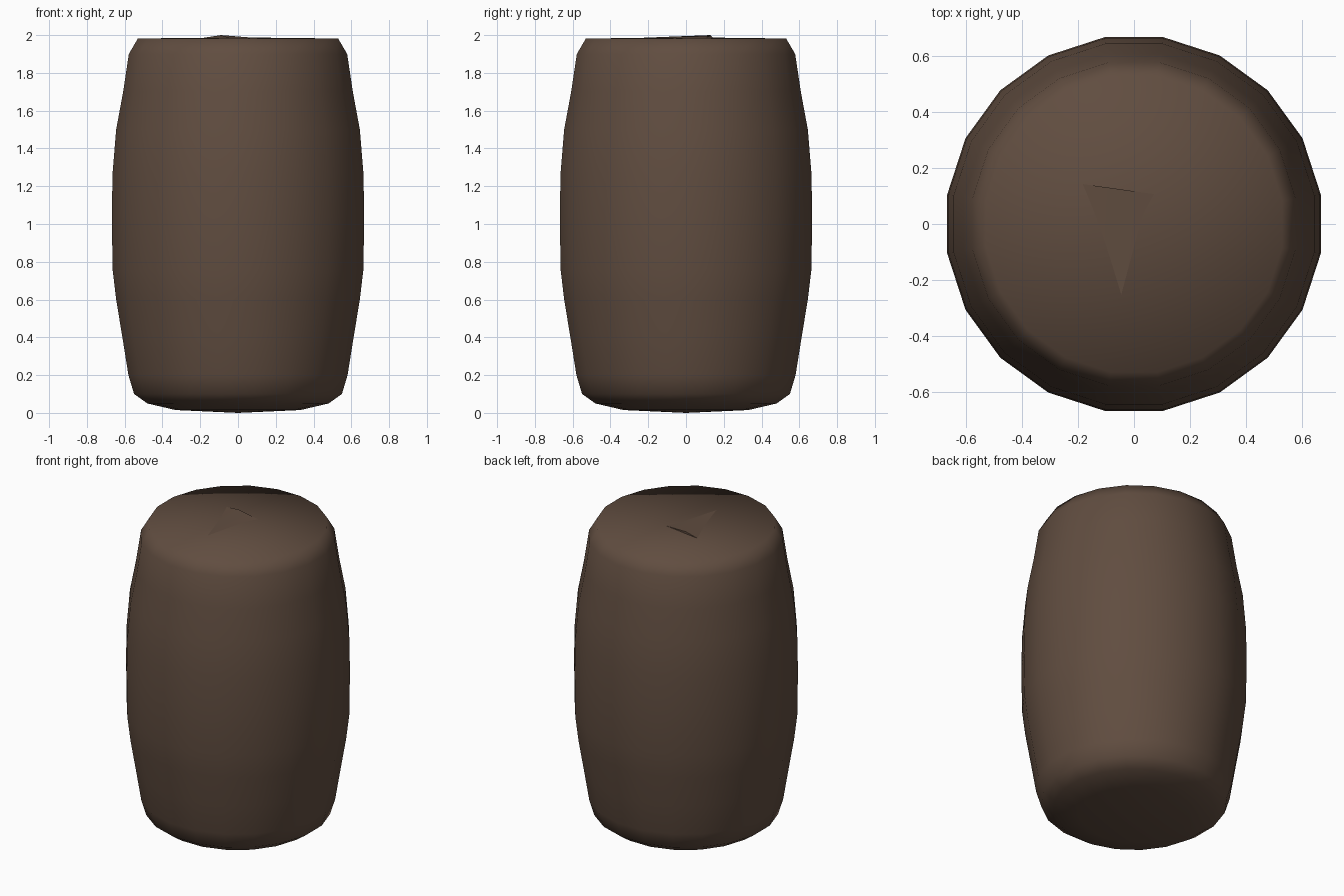
import bpy, bmesh, math

if "Cube" in bpy.data.objects:
    bpy.data.objects.remove(bpy.data.objects["Cube"])

SIDES = 20
# barrel profile: (visible half width, height), bottom to top
PROFILE = [(0.33, 0.015), (0.48, 0.05), (0.55, 0.10), (0.58, 0.20), (0.612, 0.40),
           (0.645, 0.60), (0.664, 0.76), (0.668, 1.05), (0.664, 1.27), (0.645, 1.50),
           (0.608, 1.70), (0.578, 1.90), (0.53, 1.982)]

wood = bpy.data.materials.new("dark brown wood")
wood.diffuse_color = (0.118, 0.074, 0.051, 1)
wood.use_nodes = True
wood.node_tree.nodes["Principled BSDF"].inputs["Base Color"].default_value = wood.diffuse_color


def make_object(name, bm):
    bmesh.ops.recalc_face_normals(bm, faces=bm.faces)
    me = bpy.data.meshes.new(name)
    bm.to_mesh(me)
    bm.free()
    me.materials.append(wood)
    for p in me.polygons:
        p.use_smooth = True
    ob = bpy.data.objects.new(name, me)
    bpy.context.collection.objects.link(ob)
    return ob


# barrel body: soft lathe with slightly domed ends
bm = bmesh.new()
rings = []
for r, z in PROFILE:
    R = r / math.cos(math.pi / SIDES)
    rings.append([bm.verts.new((R * math.cos(2 * math.pi * (i + 0.5) / SIDES),
                                R * math.sin(2 * math.pi * (i + 0.5) / SIDES), z))
                  for i in range(SIDES)])
for a, b in zip(rings, rings[1:]):
    for i in range(SIDES):
        j = (i + 1) % SIDES
        bm.faces.new((a[i], a[j], b[j], b[i]))
bottom = bm.verts.new((0, 0, 0))
top = bm.verts.new((0, 0.05, 1.988))
for i in range(SIDES):
    j = (i + 1) % SIDES
    bm.faces.new((rings[0][j], rings[0][i], bottom))
    bm.faces.new((rings[-1][i], rings[-1][j], top))
make_object("barrel_body", bm)

# shallow lifted flap on the lid, with its step facing the back
bm = bmesh.new()
left, right = (-0.20, 0.145), (0.12, 0.10)
l0 = bm.verts.new((*left, 1.983))
r0 = bm.verts.new((*right, 1.983))
mid0 = bm.verts.new((-0.09, 0.13, 1.983))
mid1 = bm.verts.new((-0.09, 0.13, 2.0))
front = bm.verts.new((-0.04, -0.30, 1.983))
for f in ((l0, front, mid1), (front, r0, mid1), (r0, mid0, mid1), (mid0, l0, mid1),
          (l0, mid0, front), (mid0, r0, front)):
    bm.faces.new(f)
lid = make_object("lid_flap", bm)
bpy.context.view_layer.objects.active = lid
lid.select_set(True)
bpy.ops.object.shade_smooth_by_angle(angle=math.radians(30))
